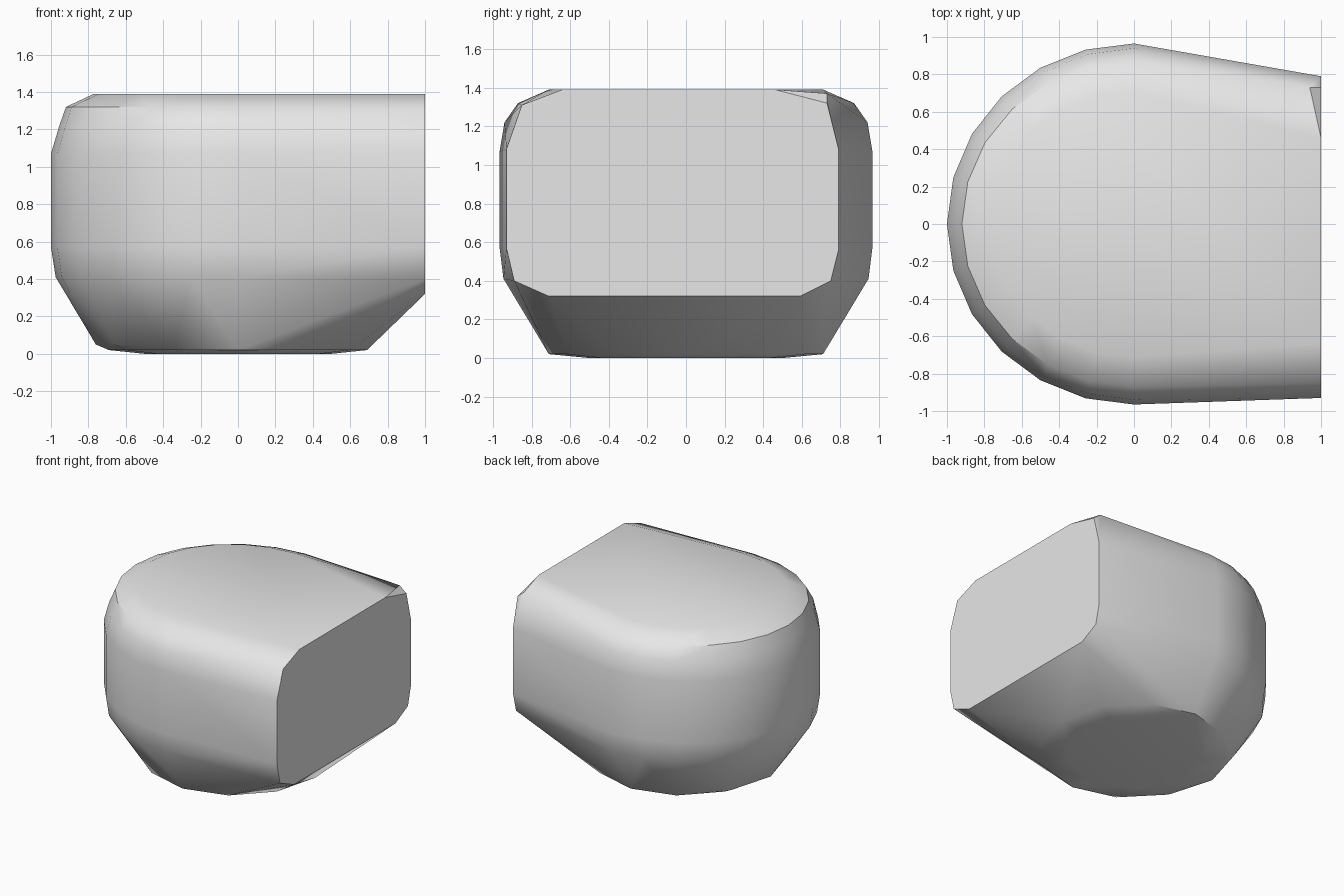
import bpy, bmesh
from math import sin, cos, radians

cube = bpy.data.objects.get("Cube")
if cube:
    bpy.data.objects.remove(cube, do_unlink=True)

grey = bpy.data.materials.new("plain grey")
grey.use_nodes = True
colour = (0.8, 0.8, 0.8, 1)
grey.diffuse_color = colour
grey.node_tree.nodes["Principled BSDF"].inputs["Base Color"].default_value = colour

bm = bmesh.new()


def ring(z, rx, ry, start, stop, step):
    """Elliptical arc of points at one height."""
    for a in range(start, stop + 1, step):
        bm.verts.new((rx * cos(radians(a)), ry * sin(radians(a)), z))


# Rounded end: half rings from the lower bevel up to the top
for z, rx, ry in [(0.41, 0.975, 0.945), (0.57, 1.0, 0.965), (1.07, 1.0, 0.965),
                  (1.22, 0.955, 0.94), (1.32, 0.92, 0.87), (1.39, 0.77, 0.71)]:
    ring(z, rx, ry, 90, 270, 15)

# Slightly domed round base
ring(0.0, 0.5, 0.5, 0, 330, 30)
ring(0.02, 0.69, 0.71, 0, 330, 30)
ring(0.05, 0.76, 0.71, 150, 210, 30)

# Flat end: chamfered rectangle, narrower towards the back
for y, z in [(-0.93, 0.57), (-0.93, 1.08), (-0.85, 1.31), (-0.64, 1.39),
             (0.46, 1.39), (0.73, 1.32), (0.79, 1.08), (0.79, 0.56),
             (0.75, 0.40), (0.59, 0.32), (-0.71, 0.32), (-0.89, 0.40)]:
    bm.verts.new((1, y, z))

# Small clipped corner at the top back
bm.verts.new((0.94, 0.73, 1.37))

# Wrap the outlines in one convex skin
hull = bmesh.ops.convex_hull(bm, input=bm.verts[:])
loose = {g for g in hull["geom_interior"] + hull["geom_unused"]
         if isinstance(g, bmesh.types.BMVert)}
bmesh.ops.delete(bm, geom=list(loose), context='VERTS')
bmesh.ops.dissolve_limit(bm, angle_limit=radians(1), verts=bm.verts[:], edges=bm.edges[:])
bmesh.ops.recalc_face_normals(bm, faces=bm.faces[:])

mesh = bpy.data.meshes.new("rounded_block")
bm.to_mesh(mesh)
bm.free()
mesh.materials.append(grey)
block = bpy.data.objects.new("rounded_block", mesh)
bpy.context.collection.objects.link(block)

bpy.context.view_layer.objects.active = block
block.select_set(True)
bpy.ops.object.shade_smooth_by_angle(angle=radians(35))
